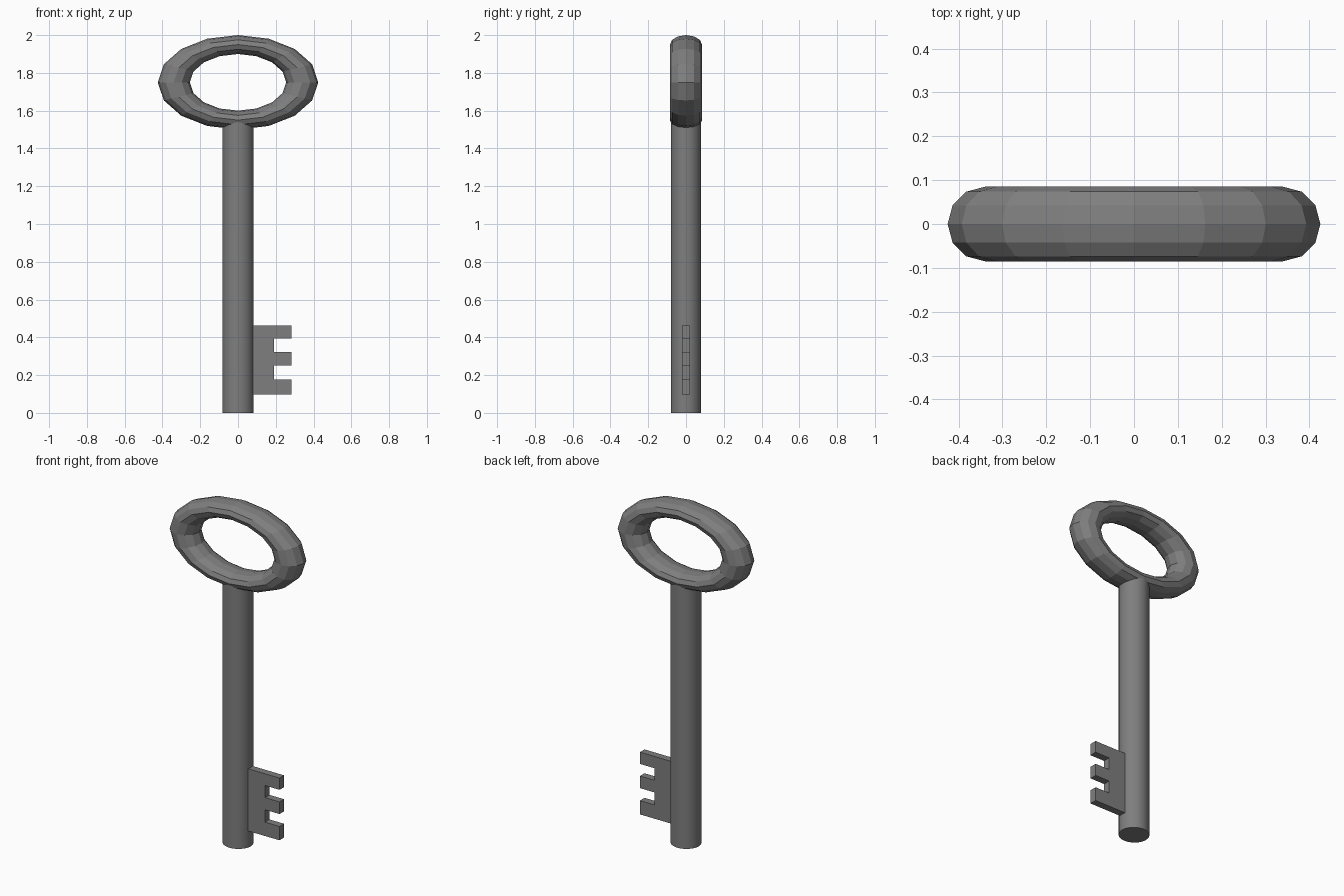
import bpy, bmesh, math

if "Cube" in bpy.data.objects:
    bpy.data.objects.remove(bpy.data.objects["Cube"])

metal = bpy.data.materials.new("dark_grey_metal")
metal.diffuse_color = (0.21, 0.21, 0.21, 1)
metal.use_nodes = True
metal.node_tree.nodes["Principled BSDF"].inputs["Base Color"].default_value = metal.diffuse_color


def finish(name):
    ob = bpy.context.object
    ob.name = name
    ob.data.materials.append(metal)
    return ob


# oval ring handle: low-poly torus, upright and squashed in height
bpy.ops.mesh.primitive_torus_add(major_segments=16, minor_segments=12,
                                 major_radius=0.34, minor_radius=0.085,
                                 location=(0, 0, 1.75),
                                 rotation=(math.radians(90), 0, 0))
ring = finish("ring_handle")
ring.scale = (1, 0.588, 1)
bpy.ops.object.transform_apply(location=False, rotation=True, scale=True)

# round shaft, its top sunk into the ring
SHAFT_TOP = 1.55
bpy.ops.mesh.primitive_cylinder_add(vertices=32, radius=1, depth=SHAFT_TOP,
                                    location=(0, 0, SHAFT_TOP / 2))
shaft = finish("shaft")
shaft.scale = (0.083, 0.08, 1)
bpy.ops.object.transform_apply(location=False, rotation=False, scale=True)
bpy.ops.object.shade_smooth_by_angle(angle=math.radians(30))

# toothed bit: E-shaped profile extruded through its thickness
root, notch, tip, half = 0.06, 0.19, 0.284, 0.021
teeth = [(0.097, 0.178), (0.251, 0.322), (0.393, 0.462)]
profile = [(root, teeth[0][0])]
for i, (low, high) in enumerate(teeth):
    if i > 0:
        profile.append((notch, low))
    profile += [(tip, low), (tip, high)]
    if i < len(teeth) - 1:
        profile.append((notch, high))
profile.append((root, teeth[-1][1]))

bm = bmesh.new()
face = bm.faces.new([bm.verts.new((x, -half, z)) for x, z in profile])
ext = bmesh.ops.extrude_face_region(bm, geom=[face])
bmesh.ops.translate(bm, vec=(0, 2 * half, 0),
                    verts=[g for g in ext["geom"] if isinstance(g, bmesh.types.BMVert)])
bmesh.ops.recalc_face_normals(bm, faces=bm.faces)
mesh = bpy.data.meshes.new("toothed_bit")
bm.to_mesh(mesh)
bm.free()
bit = bpy.data.objects.new("toothed_bit", mesh)
bpy.context.collection.objects.link(bit)
mesh.materials.append(metal)
